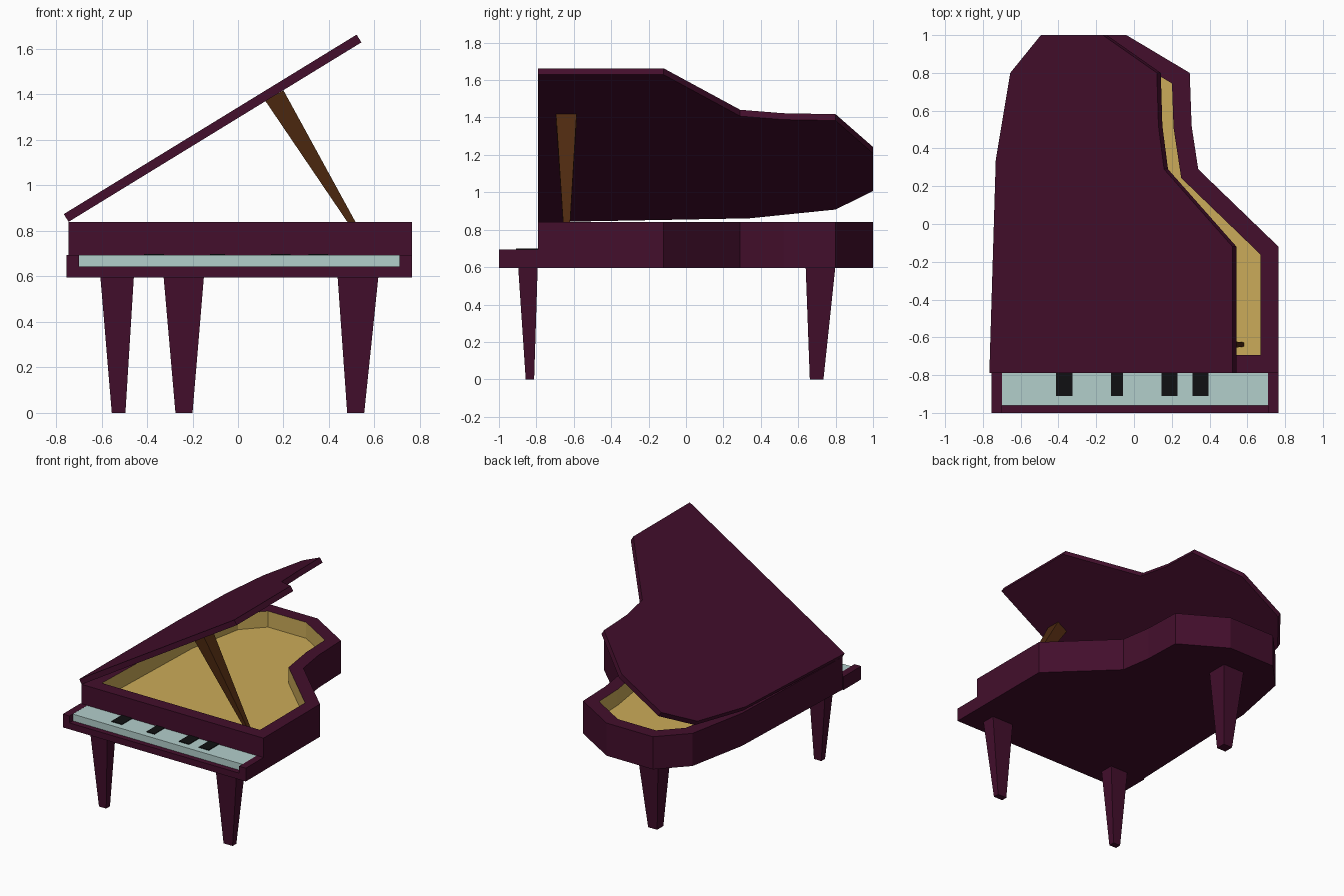
import bpy, bmesh, math
from mathutils import Matrix, Vector

if "Cube" in bpy.data.objects:
    bpy.data.objects.remove(bpy.data.objects["Cube"])


def material(name, rgb):
    m = bpy.data.materials.new(name)
    m.diffuse_color = (*rgb, 1)
    m.use_nodes = True
    m.node_tree.nodes["Principled BSDF"].inputs["Base Color"].default_value = m.diffuse_color
    return m


PLUM = material("plum lacquer", (0.056, 0.0045, 0.025))
GOLD = material("gold", (0.60, 0.41, 0.10))
IVORY = material("pale key", (0.45, 0.62, 0.60))
BLACK = material("black key", (0.005, 0.005, 0.006))
WOOD = material("brown wood", (0.075, 0.022, 0.005))


def finish(bm, name, *mats):
    bmesh.ops.recalc_face_normals(bm, faces=bm.faces)
    me = bpy.data.meshes.new(name)
    bm.to_mesh(me)
    bm.free()
    for m in mats:
        me.materials.append(m)
    ob = bpy.data.objects.new(name, me)
    bpy.context.collection.objects.link(ob)
    return ob


def prism(points, offset):
    """Extrude a closed 3D polygon along offset; returns bmesh and the far face."""
    bm = bmesh.new()
    base = bm.faces.new([bm.verts.new(p) for p in points])
    ext = bmesh.ops.extrude_face_region(bm, geom=[base], use_keep_orig=True)["geom"]
    bmesh.ops.translate(bm, vec=offset, verts=[v for v in ext if isinstance(v, bmesh.types.BMVert)])
    return bm, next(f for f in ext if isinstance(f, bmesh.types.BMFace))


def loft(name, bottom, top, mat):
    """Solid between two four-point loops."""
    bm = bmesh.new()
    b = [bm.verts.new(p) for p in bottom]
    t = [bm.verts.new(p) for p in top]
    bm.faces.new(b)
    bm.faces.new(t)
    for i in range(4):
        j = (i + 1) % 4
        bm.faces.new((b[i], b[j], t[j], t[i]))
    return finish(bm, name, mat)


def rect(x0, x1, y0, y1, z):
    return [(x0, y0, z), (x1, y0, z), (x1, y1, z), (x0, y1, z)]


def box(name, x0, x1, y0, y1, z0, z1, mat):
    return loft(name, rect(x0, x1, y0, y1, z0), rect(x0, x1, y0, y1, z1), mat)


# Case: curved outline with a sunken gold interior
outline = [(-0.745, -0.79), (0.765, -0.79), (0.765, -0.12), (0.34, 0.29),
           (0.305, 0.52), (0.295, 0.80), (-0.04, 1.0), (-0.425, 1.0),
           (-0.615, 0.80), (-0.705, 0.34)]
RIM, FLOOR, BASE = 0.84, 0.72, 0.595
bm, top = prism([(x, y, BASE) for x, y in outline], (0, 0, RIM - BASE))
bmesh.ops.recalc_face_normals(bm, faces=bm.faces)
bmesh.ops.inset_region(bm, faces=[top], thickness=0.096, use_even_offset=True)
ext = bmesh.ops.extrude_face_region(bm, geom=[top])["geom"]
floor = next(f for f in ext if isinstance(f, bmesh.types.BMFace))
if top.is_valid:
    bm.faces.remove(top)
bmesh.ops.translate(bm, vec=(0, 0, FLOOR - RIM), verts=floor.verts[:])
floor.material_index = 1
for e in floor.edges:
    for f in e.link_faces:
        f.material_index = 1
finish(bm, "case", PLUM, GOLD)

# Lid: same outline, swung open about the left edge
bm, _ = prism([(x + 0.745, y, 0) for x, y in outline], (0, 0, 0.04))
bm.transform(Matrix.Translation((-0.745, 0, RIM)) @ Matrix.Rotation(-math.radians(31.5), 4, 'Y'))
finish(bm, "lid", PLUM)

# Key bed: U-shaped front profile with two cheeks
profile = [(-0.755, BASE), (0.765, BASE), (0.765, 0.695), (0.71, 0.695),
           (0.71, 0.643), (-0.70, 0.643), (-0.70, 0.695), (-0.755, 0.695)]
bm, _ = prism([(x, -1.0, z) for x, z in profile], (0, 0.21, 0))
finish(bm, "key_bed", PLUM)

# Keys
box("white_keys", -0.70, 0.71, -0.96, -0.788, 0.642, 0.694, IVORY)
for i, (x, w) in enumerate([(-0.37, 0.088), (-0.09, 0.066), (0.188, 0.084), (0.353, 0.084)]):
    box(f"black_key_{i + 1}", x - w / 2, x + w / 2, -0.91, -0.788, 0.69, 0.699, BLACK)

# Tapered legs: bottom and top rectangles
legs = {
    "front_left_leg": ((-0.555, -0.495, -0.857, -0.812), (-0.605, -0.458, -0.897, -0.793)),
    "front_right_leg": ((0.48, 0.555, -0.857, -0.812), (0.438, 0.617, -0.897, -0.793)),
    "rear_leg": ((-0.275, -0.20, 0.662, 0.735), (-0.327, -0.15, 0.64, 0.798)),
}
for name, (low, high) in legs.items():
    loft(name, rect(*low, 0), rect(*high, BASE + 0.002), PLUM)

# Prop stick from the interior floor up to the lid
loft("prop_stick",
     [(0.562, -0.649, FLOOR), (0.582, -0.649, FLOOR), (0.582, -0.627, FLOOR), (0.562, -0.627, FLOOR)],
     [(0.12, -0.695, 1.372), (0.20, -0.695, 1.418), (0.20, -0.585, 1.418), (0.12, -0.585, 1.372)],
     WOOD)
